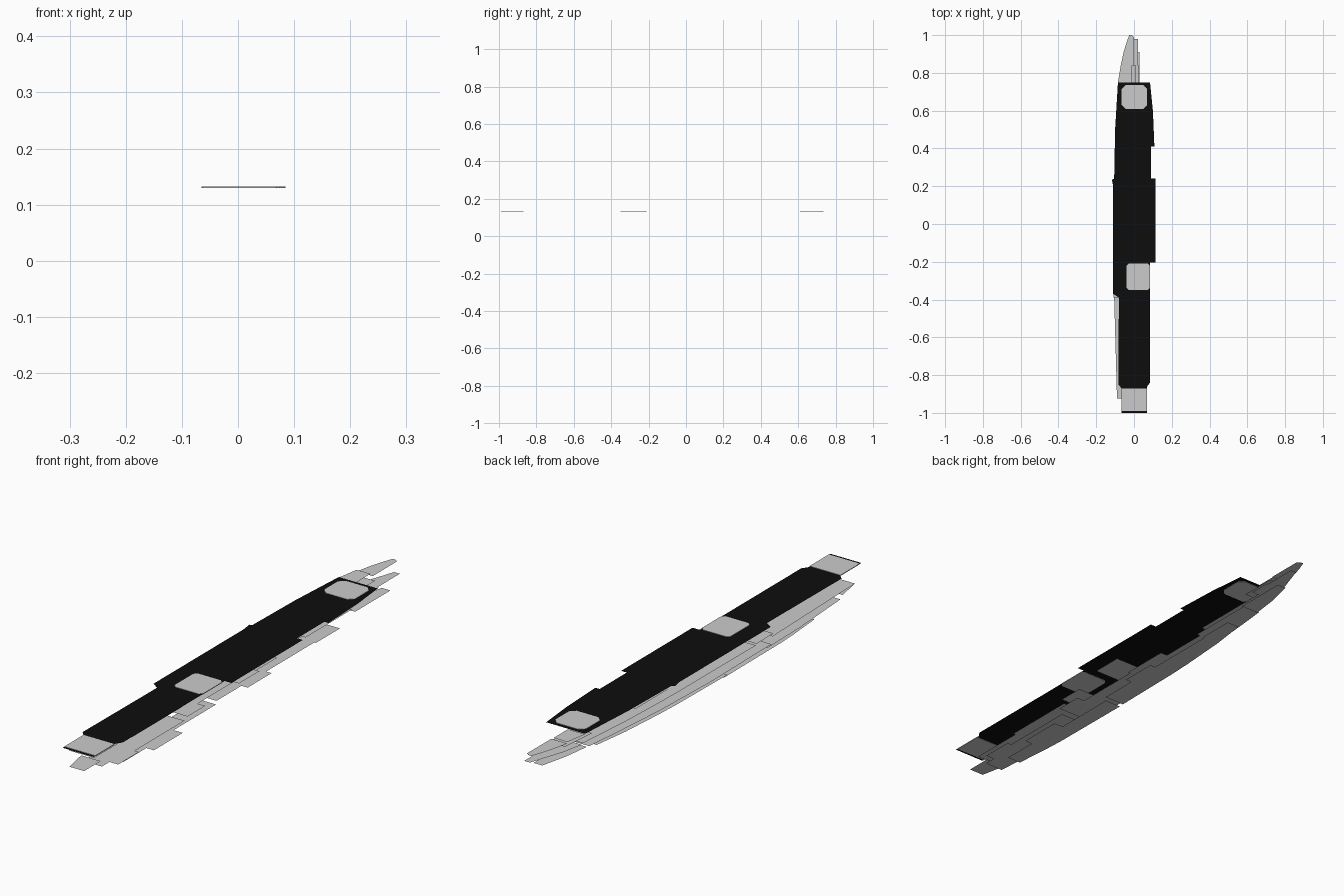
import bpy, bmesh, math

cube = bpy.data.objects.get("Cube")
if cube:
    bpy.data.objects.remove(cube, do_unlink=True)


def material(name, value):
    m = bpy.data.materials.new(name)
    m.use_nodes = True
    color = (value, value, value, 1)
    m.diffuse_color = color
    m.node_tree.nodes["Principled BSDF"].inputs["Base Color"].default_value = color
    return m


GREY = material("light grey", 0.6)
BLACK = material("deck black", 0.004)


def finish(name, bm, mat):
    mesh = bpy.data.meshes.new(name)
    bm.to_mesh(mesh)
    bm.free()
    mesh.materials.append(mat)
    obj = bpy.data.objects.new(name, mesh)
    bpy.context.collection.objects.link(obj)
    return obj


def edge_at(points, y):
    """Interpolate x along a list of (y, x) points."""
    for (y0, x0), (y1, x1) in zip(points, points[1:]):
        if y <= y1:
            return x0 + (x1 - x0) * max(0, y - y0) / (y1 - y0)
    return points[-1][1]


def tiled_deck(name, z, hull, strips, pitch=0.1):
    """Flat plates from the curved hull edge to a stepped inner edge."""
    bm = bmesh.new()
    for y0, y1, inner in strips:
        n = max(1, round((y1 - y0) / pitch))
        for i in range(n):
            a, b = (y0 + (y1 - y0) * k / n for k in (i, i + 1))
            la, lb = edge_at(hull, a), edge_at(hull, b)
            cols = max(1, round((inner - la) / 0.06))
            for c in range(cols):
                s, t = c / cols, (c + 1) / cols
                corners = ((la + (inner - la) * s, a), (la + (inner - la) * t, a),
                           (lb + (inner - lb) * t, b), (lb + (inner - lb) * s, b))
                bm.faces.new([bm.verts.new((x, y, z)) for x, y in corners])
    return finish(name, bm, GREY)


def outline_plate(name, z, outline, mat, thickness=0):
    """Flat plate from an outline, optionally with a little thickness."""
    bm = bmesh.new()
    face = bm.faces.new([bm.verts.new((x, y, z - thickness / 2)) for x, y in outline])
    if thickness:
        ext = bmesh.ops.extrude_face_region(bm, geom=[face])["geom"]
        top = [v for v in ext if isinstance(v, bmesh.types.BMVert)]
        bmesh.ops.translate(bm, verts=top, vec=(0, 0, thickness))
        bmesh.ops.recalc_face_normals(bm, faces=bm.faces)
    return finish(name, bm, mat)


def lift_plate(name, x0, x1, y0, y1, c):
    """Grey lift panel with clipped corners, set through the top deck."""
    pts = [(x0 + c, y0), (x1 - c, y0), (x1, y0 + c), (x1, y1 - c),
           (x1 - c, y1), (x0 + c, y1), (x0, y1 - c), (x0, y0 + c)]
    return outline_plate(name, TOP, pts, GREY, 0.003)


# Top deck, black
TOP = 0.131
starboard = [(0.07, -1), (0.07, -0.86), (0.085, -0.84), (0.085, -0.205), (0.115, -0.205),
             (0.115, 0.24), (0.09, 0.24), (0.09, 0.41), (0.108, 0.41), (0.1, 0.6), (0.085, 0.75)]
port = [(-0.085, 0.75), (-0.1, 0.5), (-0.105, 0.24), (-0.117, 0.235), (-0.11, 0.2),
        (-0.11, -0.37), (-0.08, -0.39), (-0.083, -0.85), (-0.065, -0.87), (-0.065, -1)]
outline_plate("top_deck", TOP, starboard + port, BLACK)

# Grey panels in the top deck
lift_plate("rear_lift", -0.065, 0.07, 0.61, 0.735, 0.02)
lift_plate("middle_lift", -0.04, 0.085, -0.35, -0.21, 0.012)
lift_plate("front_lift", -0.065, 0.07, -0.99, -0.87, 0.002)

# Pointed stern plates
outline_plate("stern_tip", 0.123, [(-0.07, 0.84), (0, 0.84), (0, 0.99), (-0.012, 1),
              (-0.025, 1), (-0.04, 0.96), (-0.055, 0.91)], GREY)
tiled_deck("stern_shelf", 0.129, [(0.75, -0.085), (0.84, -0.07)], [(0.75, 0.84, -0.01)])
tiled_deck("stern_step", 0.107, [(0.69, -0.073), (0.84, -0.06)], [(0.69, 0.84, 0.01)])
tiled_deck("stern_second_deck", 0.084, [(0.75, -0.07), (0.9, -0.04), (0.98, -0.005)],
           [(0.75, 0.84, 0.026), (0.84, 0.98, 0.02)])

# Second deck
tiled_deck("second_deck_front", 0.085, [(-0.925, -0.09), (-0.39, -0.105)],
           [(-0.925, -0.7, 0.02), (-0.7, -0.39, 0.03)])
tiled_deck("second_deck_step", 0.098, [(-0.39, -0.108), (-0.28, -0.11)], [(-0.39, -0.283, 0.042)])
tiled_deck("second_deck_rear", 0.091, [(-0.283, -0.107), (0.25, -0.105), (0.5, -0.095), (0.75, -0.075)],
           [(-0.283, -0.123, -0.03), (-0.123, 0.005, 0.09), (0.005, 0.2, -0.045),
            (0.2, 0.4, -0.06), (0.4, 0.75, -0.01)])

# Third deck
tiled_deck("third_deck_bow", 0.053, [(-0.98, -0.05), (-0.877, -0.07)], [(-0.98, -0.877, 0.015)])
tiled_deck("third_deck_front", 0.033, [(-0.877, -0.06), (-0.6, -0.078), (-0.39, -0.082)],
           [(-0.877, -0.83, 0.02), (-0.83, -0.7, 0.058), (-0.7, -0.39, 0.04)])
tiled_deck("third_deck_rear", 0.053, [(-0.39, -0.1), (0, -0.105), (0.3, -0.095), (0.55, -0.075), (0.74, -0.055)],
           [(-0.39, -0.28, 0.053), (-0.28, 0, 0.02), (0, 0.2, 0.03), (0.2, 0.4, 0), (0.4, 0.69, 0.015)])
tiled_deck("third_deck_stern", 0.047, [(0.69, -0.05), (0.8, -0.036), (0.91, -0.01)], [(0.69, 0.91, 0.028)])

# Bottom deck
tiled_deck("bottom_deck_front", 0, [(-0.743, -0.04), (-0.55, -0.056), (-0.155, -0.058)],
           [(-0.743, -0.6, 0.02), (-0.6, -0.42, 0.053), (-0.42, -0.155, 0.013)])
tiled_deck("bottom_deck_rear", 0.015, [(-0.155, -0.073), (0.2, -0.068), (0.45, -0.05), (0.6, -0.03)],
           [(-0.155, 0, 0.015), (0, 0.15, 0.042), (0.15, 0.45, 0.018), (0.45, 0.6, 0.025)])
